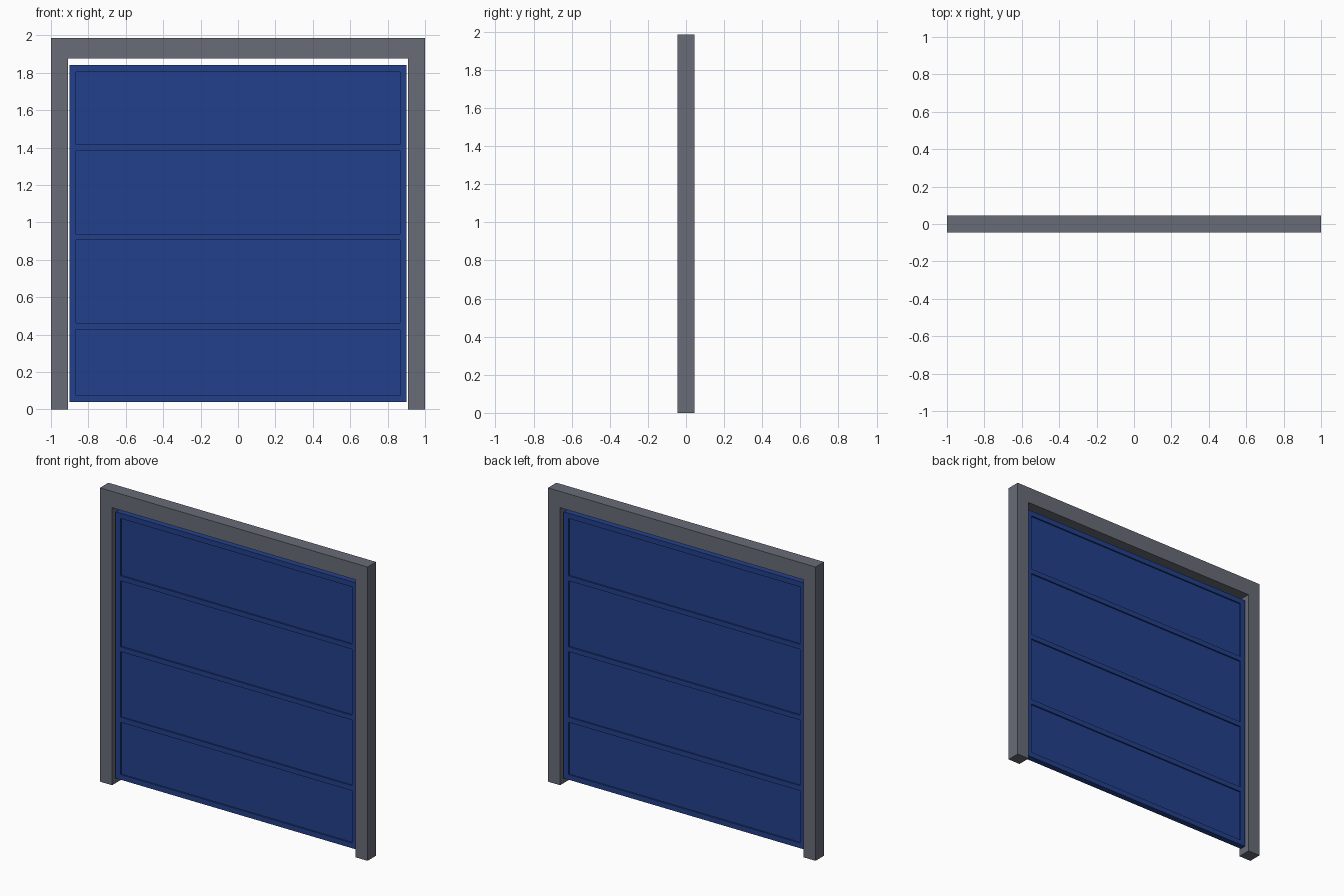
import bpy, bmesh

cube = bpy.data.objects.get("Cube")
if cube:
    bpy.data.objects.remove(cube, do_unlink=True)


def material(name, color):
    m = bpy.data.materials.new(name)
    m.use_nodes = True
    m.diffuse_color = color
    m.node_tree.nodes["Principled BSDF"].inputs["Base Color"].default_value = color
    return m


def add_object(name, bm, mat):
    bmesh.ops.recalc_face_normals(bm, faces=bm.faces)
    mesh = bpy.data.meshes.new(name)
    bm.to_mesh(mesh)
    bm.free()
    mesh.materials.append(mat)
    ob = bpy.data.objects.new(name, mesh)
    bpy.context.collection.objects.link(ob)
    return ob


def extrude_profile(points, half_depth):
    """Extrude an x-z outline symmetrically along y."""
    bm = bmesh.new()
    face = bm.faces.new([bm.verts.new((x, -half_depth, z)) for x, z in points])
    out = bmesh.ops.extrude_face_region(bm, geom=[face])["geom"]
    verts = [v for v in out if isinstance(v, bmesh.types.BMVert)]
    bmesh.ops.translate(bm, verts=verts, vec=(0, 2 * half_depth, 0))
    bmesh.ops.recalc_face_normals(bm, faces=bm.faces)
    return bm


grey = material("frame grey", (0.138, 0.15, 0.18, 1))
blue = material("door blue", (0.016, 0.051, 0.26, 1))

# Door frame: two posts joined by a lintel
half_right = [(0.91, 1.875), (0.91, 0), (1, 0), (1, 1.985)]
outline = half_right + [(-x, z) for x, z in reversed(half_right)]
add_object("door_frame", extrude_profile(outline, 0.045), grey)

# Door leaf: slab with four recessed panels on both sides
W, LOW, HIGH, BORDER = 0.9, 0.04, 1.84, 0.035
door = extrude_profile([(-W, LOW), (W, LOW), (W, HIGH), (-W, HIGH)], 0.02)
panels = [(LOW + BORDER, 0.428), (0.462, 0.905), (0.938, 1.384), (1.417, HIGH - BORDER)]


def cut(point, normal):
    geom = door.verts[:] + door.edges[:] + door.faces[:]
    bmesh.ops.bisect_plane(door, geom=geom, plane_co=point, plane_no=normal)


for side in (-1, 1):
    cut((side * (W - BORDER), 0, 0), (1, 0, 0))
for panel in panels:
    for z in panel:
        cut((0, 0, z), (0, 0, 1))


def is_panel(face):
    c = face.calc_center_median()
    return (abs(face.normal.y) > 0.9 and abs(c.x) < W - BORDER
            and any(lo < c.z < hi for lo, hi in panels))


door.normal_update()
bmesh.ops.inset_individual(door, faces=[f for f in door.faces if is_panel(f)],
                           thickness=0, depth=-0.01)
add_object("door_leaf", door, blue)
